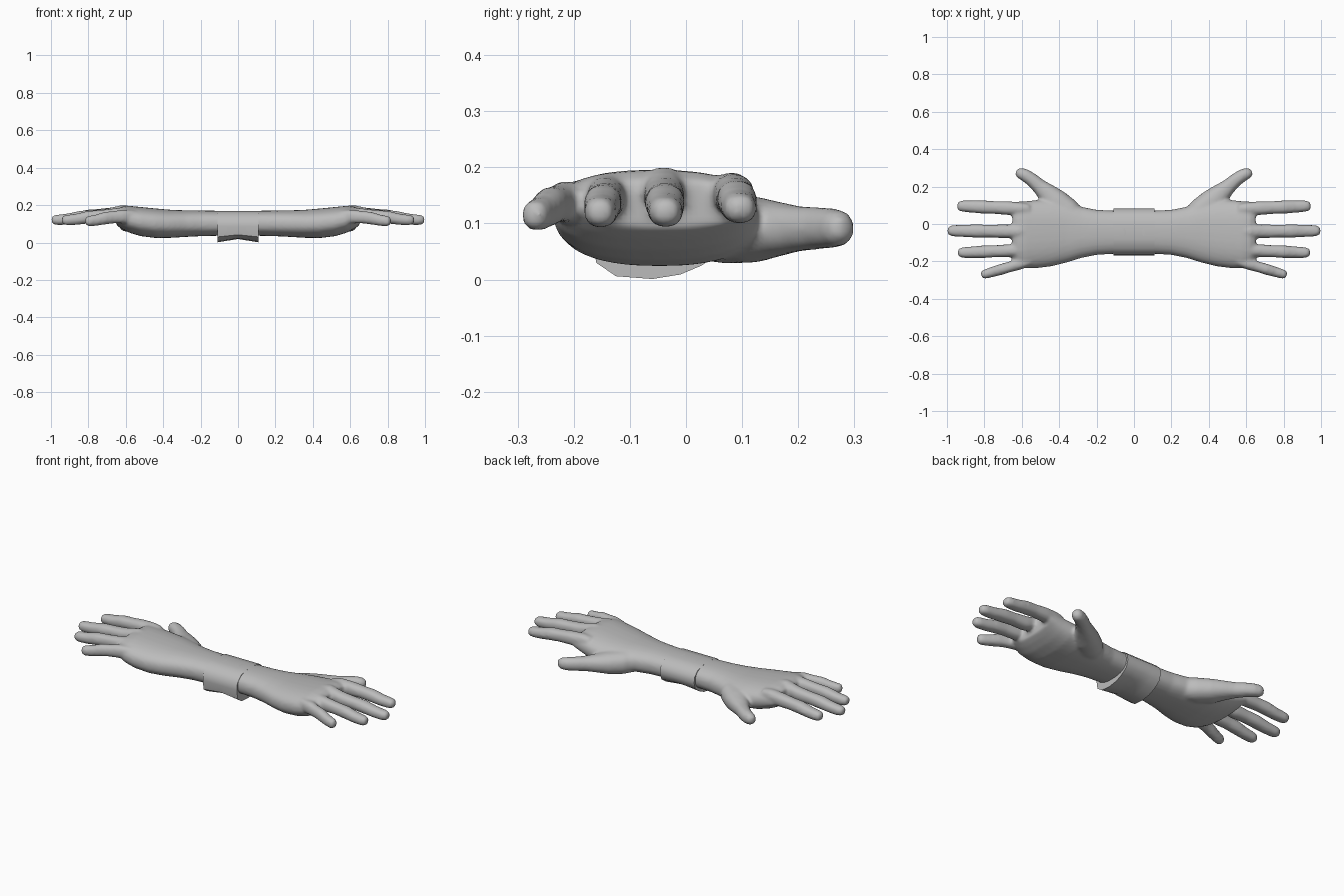
import bpy, bmesh, math
from mathutils import Vector

if "Cube" in bpy.data.objects:
    bpy.data.objects.remove(bpy.data.objects["Cube"])

skin = bpy.data.materials.new("grey")
skin.diffuse_color = (0.5, 0.5, 0.5, 1)
skin.use_nodes = True
skin.node_tree.nodes["Principled BSDF"].inputs["Base Color"].default_value = skin.diffuse_color


def ring(x, y, half, lo, hi, heading=0, power=2.0, n=20):
    """Upright rounded cross-section, turned to face the heading in degrees."""
    a = math.radians(heading)
    side = Vector((-math.sin(a), math.cos(a), 0))
    pts = []
    for i in range(n):
        t = 2 * math.pi * i / n
        c, s = math.cos(t), math.sin(t)
        u = math.copysign(abs(c) ** (2 / power), c) * half
        v = math.copysign(abs(s) ** (2 / power), s) * (hi - lo) / 2
        pts.append(Vector((x, y, (lo + hi) / 2 + v)) + side * u)
    return pts


def loft(bm, rings):
    rows = [[bm.verts.new(p) for p in r] for r in rings]
    for a, b in zip(rows, rows[1:]):
        n = len(a)
        for i in range(n):
            j = (i + 1) % n
            bm.faces.new((a[i], a[j], b[j], b[i]))
    bm.faces.new(rows[0][::-1])
    bm.faces.new(rows[-1])


def finish(name, bm):
    bmesh.ops.recalc_face_normals(bm, faces=bm.faces)
    me = bpy.data.meshes.new(name)
    bm.to_mesh(me)
    bm.free()
    me.materials.append(skin)
    ob = bpy.data.objects.new(name, me)
    bpy.context.collection.objects.link(ob)
    mirror = ob.modifiers.new("mirror", 'MIRROR')
    mirror.use_axis = (True, False, False)
    return ob


def shade(ob, angle):
    bpy.ops.object.select_all(action='DESELECT')
    ob.select_set(True)
    bpy.context.view_layer.objects.active = ob
    bpy.ops.object.shade_smooth_by_angle(angle=math.radians(angle))


hand = bmesh.new()

# Wrist and palm: x, front y, back y, bottom z, top z
palm = [(0.03, -0.158, 0.070, 0.036, 0.170), (0.12, -0.160, 0.072, 0.036, 0.170),
        (0.20, -0.165, 0.076, 0.034, 0.171), (0.28, -0.181, 0.092, 0.030, 0.172),
        (0.36, -0.206, 0.118, 0.025, 0.175), (0.44, -0.226, 0.130, 0.024, 0.182),
        (0.52, -0.236, 0.128, 0.034, 0.190), (0.58, -0.236, 0.122, 0.052, 0.196),
        (0.62, -0.218, 0.120, 0.072, 0.194), (0.65, -0.195, 0.118, 0.092, 0.178)]
loft(hand, [ring(x, (a + b) / 2, (b - a) / 2, lo, hi, 0, 2.4, 32)
            for x, a, b, lo, hi in palm])


# Fingers: knuckle start, tip, top of knuckle, tip height
def finger(x0, y0, x1, y1, knuckle, tip, w):
    head = math.degrees(math.atan2(y1 - y0, x1 - x0))
    rows = []
    # share of length, width factor, bottom, top
    mid = tip + 0.012
    for t, k, z, h in [(0, .80, knuckle - .035, .030), (.12, 1.0, knuckle - .036, .037),
                       (.30, 1.08, mid + .012, .037), (.48, 1.0, mid + .008, .033),
                       (.64, 1.05, mid + .003, .034), (.80, .96, tip + .004, .030),
                       (.92, .90, tip, .028), (.975, .76, tip, .024), (1, .42, tip, .014)]:
        rows.append(ring(x0 + (x1 - x0) * t, y0 + (y1 - y0) * t, w * k,
                         z - h, z + h, head, 2.3))
    loft(hand, rows)


finger(0.56, 0.080, 0.945, 0.097, 0.190, 0.127, 0.034)
finger(0.57, -0.040, 0.997, -0.036, 0.200, 0.121, 0.034)
finger(0.56, -0.138, 0.942, -0.154, 0.189, 0.120, 0.032)
finger(0.53, -0.190, 0.817, -0.274, 0.172, 0.115, 0.028)

# Thumb and its fleshy base
loft(hand, [ring(x, y, w, lo, hi, a, 2.2) for x, y, w, lo, hi, a in [
    (0.30, 0.025, .055, .040, .155, 40), (0.36, 0.070, .072, .028, .155, 42),
    (0.42, 0.120, .070, .030, .148, 44), (0.465, 0.165, .054, .042, .138, 44),
    (0.505, 0.200, .041, .050, .131, 42), (0.545, 0.236, .036, .054, .129, 38),
    (0.582, 0.261, .034, .056, .127, 30), (0.612, 0.274, .029, .060, .123, 25),
    (0.630, 0.281, .016, .073, .108, 25)]])

hands = finish("hands", hand)
fuse = hands.modifiers.new("fuse", 'REMESH')
fuse.mode = 'VOXEL'
fuse.voxel_size = 0.009
soft = hands.modifiers.new("soften", 'SMOOTH')
soft.factor = 0.5
soft.iterations = 5
fuse.use_smooth_shade = True
shade(hands, 180)

# Wrist band joining both hands, dropping lower on the palm side
band = bmesh.new()
section = [(-0.163, 0.125), (-0.168, 0.085), (-0.160, 0.030), (-0.125, 0.006),
           (-0.060, 0.001), (-0.010, 0.009), (0.028, 0.025), (0.070, 0.055),
           (0.083, 0.095), (0.076, 0.130), (0.045, 0.158), (0.000, 0.169),
           (-0.080, 0.169), (-0.130, 0.158)]
loft(band, [[Vector((x, y, z + rise * max(0, 1 - z / 0.08))) for y, z in section]
            for x, rise in ((0, 0.018), (0.055, 0.009), (0.11, 0))])
# The two halves meet openly at the middle
bmesh.ops.delete(band, geom=[f for f in band.faces if all(v.co.x < 1e-5 for v in f.verts)],
                 context='FACES_ONLY')
shade(finish("wrist_band", band), 40)
